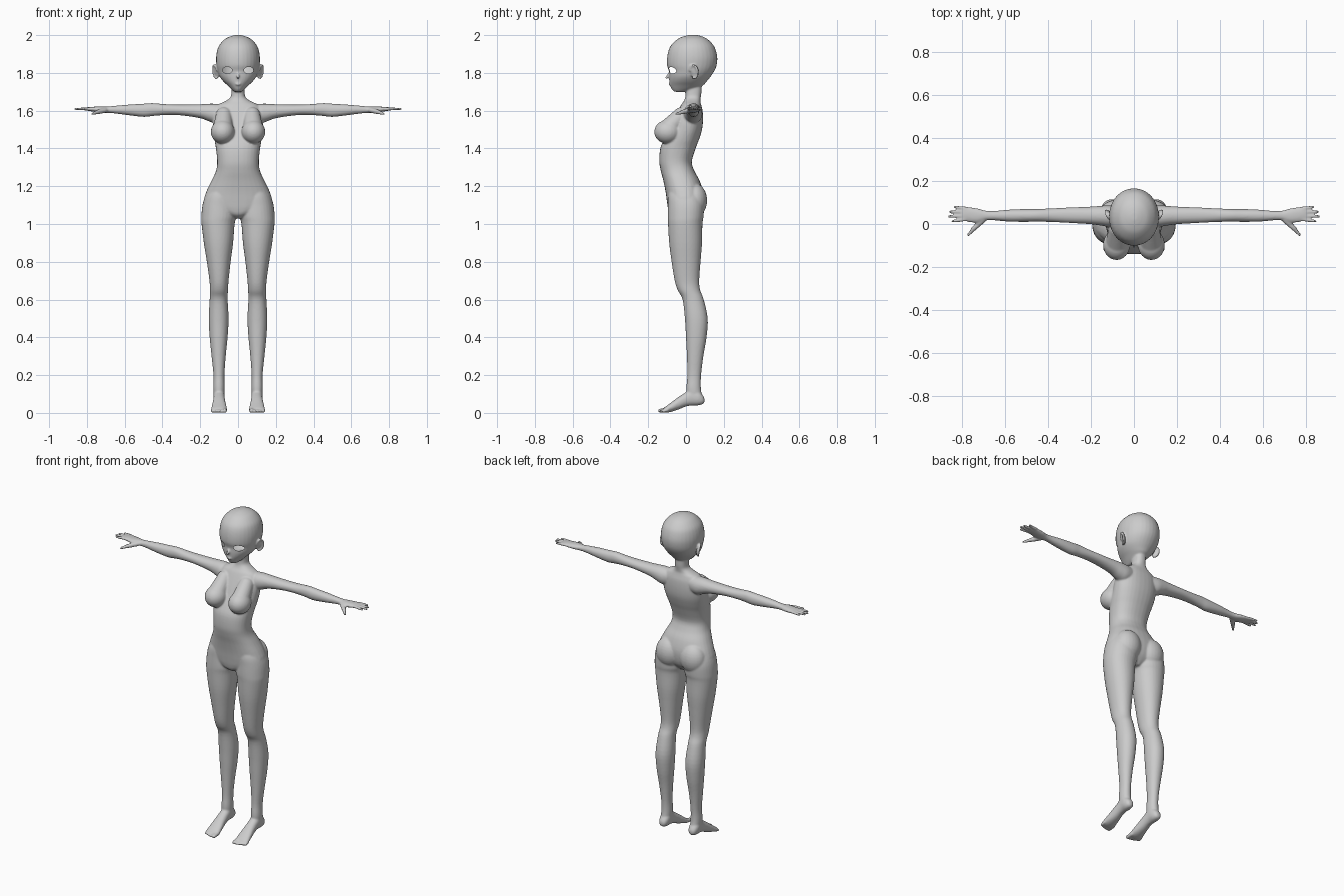
import bpy, bmesh, math
from mathutils import Vector, Matrix

bm = bmesh.new()
N = 32


def catmull(a, b, c, d, t):
    return 0.5 * (2 * b + (c - a) * t + (2 * a - 5 * b + 4 * c - d) * t * t
                  + (3 * b - a - 3 * c + d) * t ** 3)


def loft(axis, rows, p=2.2, steps=4):
    """Skin of rounded rings; each row = position, low/high of first and second cross axis."""
    fine = []
    for i in range(len(rows) - 1):
        q = [rows[max(i - 1, 0)], rows[i], rows[i + 1], rows[min(i + 2, len(rows) - 1)]]
        for s in range(steps):
            fine.append([catmull(*v, s / steps) for v in zip(*q)])
    fine.append(rows[-1])
    rings = []
    for t, a0, a1, b0, b1 in fine:
        ring = []
        for k in range(N):
            c, s = math.cos(2 * math.pi * k / N), math.sin(2 * math.pi * k / N)
            a = (a0 + a1) / 2 + (a1 - a0) / 2 * math.copysign(abs(c) ** (2 / p), c)
            b = (b0 + b1) / 2 + (b1 - b0) / 2 * math.copysign(abs(s) ** (2 / p), s)
            co = {'x': (t, a, b), 'y': (a, t, b), 'z': (a, b, t)}[axis]
            ring.append(bm.verts.new(co))
        rings.append(ring)
    for r, q in zip(rings, rings[1:]):
        for k in range(N):
            bm.faces.new((r[k], r[(k + 1) % N], q[(k + 1) % N], q[k]))
    bm.faces.new(rings[0])
    bm.faces.new(rings[-1])


def ball(center, radii, rot=None):
    m = Matrix.Translation(center) @ (rot or Matrix()) @ Matrix.Diagonal((*radii, 1))
    bmesh.ops.create_uvsphere(bm, u_segments=24, v_segments=16, radius=1, matrix=m)


def rod(p0, p1, r0, r1):
    p0, p1 = Vector(p0), Vector(p1)
    d = p1 - p0
    m = Matrix.Translation((p0 + p1) / 2) @ d.to_track_quat('Z', 'Y').to_matrix().to_4x4()
    bmesh.ops.create_cone(bm, cap_ends=True, segments=20, radius1=r0, radius2=r1,
                          depth=d.length, matrix=m)
    ball(p0, (r0,) * 3)
    ball(p1, (r1,) * 3)


def sym(z, w, f, b):
    return (z, -w, w, f, b)


# head
loft('z', [sym(*r) for r in [
    (2.001, .012, .02, .05), (1.995, .036, -.008, .08), (1.98, .068, -.043, .112),
    (1.95, .097, -.076, .143), (1.92, .11, -.092, .158), (1.88, .116, -.1, .166),
    (1.84, .114, -.1, .162), (1.81, .108, -.091, .15), (1.78, .097, -.09, .13),
    (1.755, .078, -.088, .11), (1.735, .057, -.084, .092), (1.715, .037, -.076, .055),
    (1.7, .02, -.064, .0)]], p=2.05)
# nose and lips
rod((0, -.088, 1.795), (0, -.104, 1.774), .007, .007)
ball((0, -.083, 1.74), (.016, .01, .007))

# ears
ear_rot = Matrix.Rotation(math.radians(-28), 4, 'Z') @ Matrix.Rotation(math.radians(10), 4, 'Y')
ball((.116, .045, 1.807), (.007, .026, .038), ear_rot)
for k in range(14):
    a = [math.radians(-110 + 20 * k + 20 * j) for j in (0, 1)]
    pts = [Vector((.116, .045, 1.807)) + ear_rot.to_3x3() @ Vector((.007, .023 * math.cos(t), .036 * math.sin(t)))
           for t in a]
    rod(pts[0], pts[1], .005, .005)

# neck and torso
loft('z', [sym(*r) for r in [
    (1.78, .034, .005, .085), (1.7, .035, -.002, .082), (1.67, .041, -.004, .078),
    (1.65, .068, -.012, .076), (1.632, .105, -.025, .08), (1.6, .125, -.042, .088),
    (1.55, .133, -.066, .09), (1.5, .131, -.088, .085), (1.45, .125, -.115, .07),
    (1.4, .117, -.136, .051), (1.33, .11, -.141, .031), (1.28, .117, -.133, .045),
    (1.23, .14, -.12, .072), (1.17, .168, -.108, .09), (1.12, .18, -.101, .09),
    (1.08, .15, -.095, .08), (1.05, .07, -.085, .06), (1.03, .025, -.06, .04)]], p=2.3)

# chest
ball((.081, -.097, 1.488), (.063, .071, .063))
rod((.075, -.025, 1.575), (.08, -.1, 1.495), .043, .055)

# buttocks
ball((.083, .046, 1.125), (.08, .066, .09))

# legs
loft('z', [
    (1.2, .03, .14, -.085, .07), (1.15, .015, .172, -.095, .085), (1.1, .01, .188, -.096, .095),
    (1.04, .009, .194, -.097, .093), (1, .018, .193, -.095, .087), (.9, .026, .181, -.089, .085),
    (.8, .039, .165, -.076, .077), (.7, .05, .151, -.06, .07), (.65, .053, .149, -.044, .075),
    (.6, .055, .15, -.018, .094), (.5, .05, .155, -.006, .115), (.4, .055, .15, .0, .109),
    (.3, .065, .14, .005, .092), (.2, .072, .13, .007, .08), (.13, .071, .131, .002, .079),
    (.07, .074, .128, .005, .088)], p=2.1)

# feet
loft('y', [
    (.098, .093, .109, .06, .075), (.09, .08, .122, .047, .092), (.065, .071, .131, .04, .12),
    (.03, .071, .13, .039, .13), (0, .07, .13, .034, .11), (-.04, .066, .134, .018, .084),
    (-.08, .06, .14, .005, .054), (-.11, .059, .142, .001, .032), (-.118, .062, .138, .004, .026)])
for i, tip in enumerate((-.137, -.137, -.133, -.127, -.119)):
    r = .0115 if i == 0 else .0085
    x = .07 + i * .0163
    rod((x, -.1, .016), (x, tip, r), r + .001, r)

# arms
loft('x', [
    (.05, .01, .075, 1.55, 1.63), (.11, -.012, .086, 1.532, 1.636), (.15, -.008, .085, 1.542, 1.637),
    (.2, -.001, .081, 1.56, 1.634), (.3, .005, .077, 1.575, 1.632), (.38, .009, .073, 1.577, 1.634),
    (.45, .011, .07, 1.572, 1.64), (.5, .01, .07, 1.567, 1.637), (.58, .011, .067, 1.576, 1.632),
    (.65, .017, .061, 1.585, 1.626), (.69, .017, .062, 1.588, 1.622), (.73, .005, .073, 1.59, 1.622),
    (.78, .011, .08, 1.597, 1.62), (.802, .014, .08, 1.601, 1.618)], p=2.1)

# fingers and thumb
for y0, y1, tip in ((.021, .013, .845), (.038, .035, .862), (.056, .058, .857), (.073, .08, .836)):
    rod((.785, y0, 1.609), (tip, y1, 1.609), .0088, .0065)
rod((.705, .018, 1.602), (.745, -.02, 1.592), .014, .012)
rod((.745, -.02, 1.592), (.771, -.05, 1.583), .011, .007)

# fuse everything into one smooth skin
bmesh.ops.recalc_face_normals(bm, faces=bm.faces)
mesh = bpy.data.meshes.new("body_parts")
bm.to_mesh(mesh)
bm.free()
parts = bpy.data.objects.new("body_parts", mesh)
bpy.context.collection.objects.link(parts)
mirror = parts.modifiers.new("mirror", 'MIRROR')
mirror.use_mirror_merge = False
remesh = parts.modifiers.new("fuse", 'REMESH')
remesh.mode = 'VOXEL'
remesh.voxel_size = .005
smooth = parts.modifiers.new("smooth", 'SMOOTH')
smooth.factor = .5
smooth.iterations = 6
deps = bpy.context.evaluated_depsgraph_get()
skin = bpy.data.meshes.new_from_object(parts.evaluated_get(deps))
bpy.data.objects.remove(parts)

# open eye holes
bm = bmesh.new()
bm.from_mesh(skin)
EX, EZ, RX, RZ = .056, 1.814, .025, .018


def eye_dist(co):
    return math.hypot((abs(co.x) - EX) / RX, (co.z - EZ) / RZ)


holes = [f for f in bm.faces if f.calc_center_median().y < -.02 and eye_dist(f.calc_center_median()) < 1]
bmesh.ops.delete(bm, geom=holes, context='FACES')
for v in bm.verts:
    if v.is_boundary and v.co.y < -.02:
        d = eye_dist(v.co)
        v.co.x = math.copysign(EX + (abs(v.co.x) - EX) / d, v.co.x)
        v.co.z = EZ + (v.co.z - EZ) / d
for f in bm.faces:
    f.smooth = True
bm.to_mesh(skin)
bm.free()
body = bpy.data.objects.new("body", skin)
bpy.context.collection.objects.link(body)
